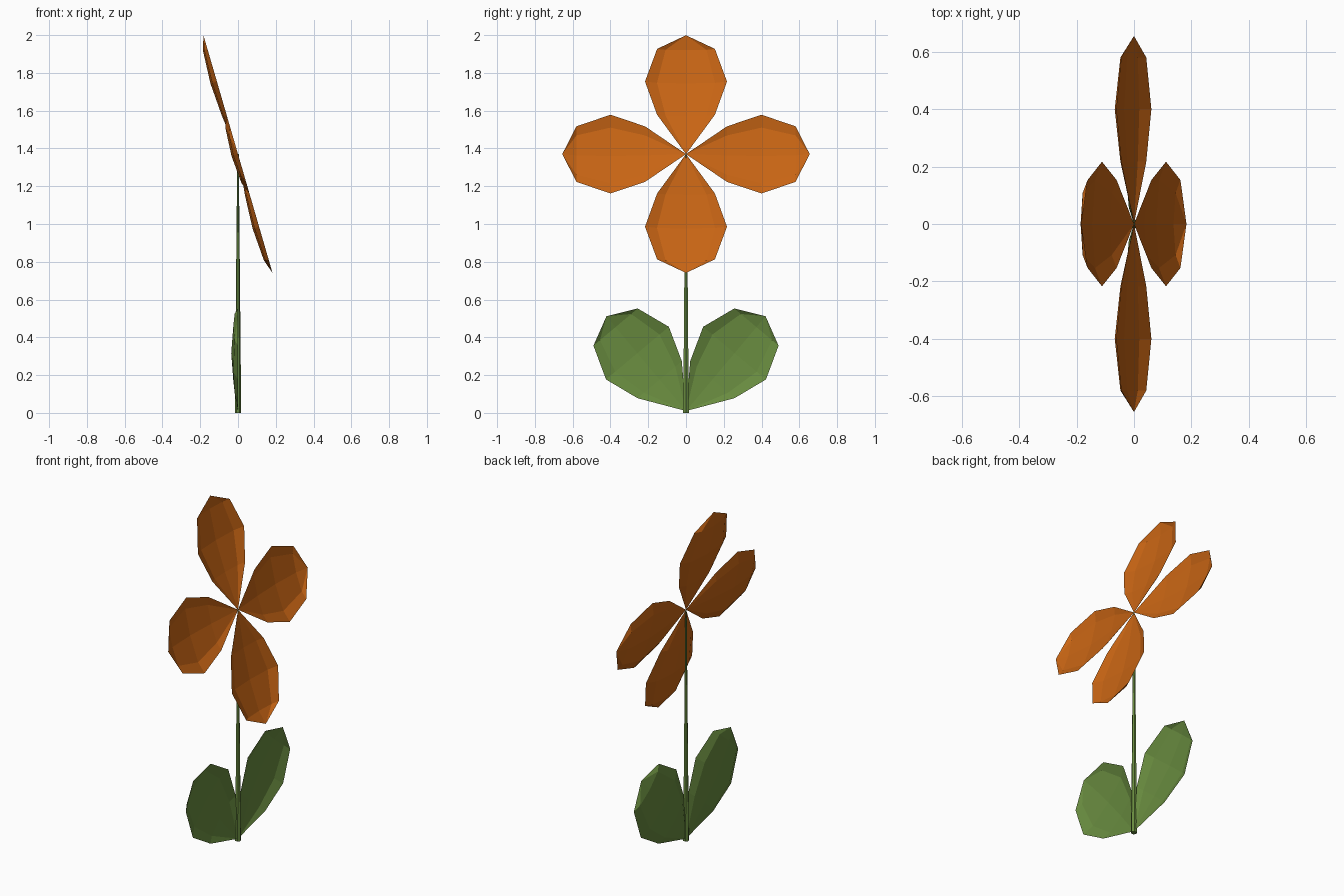
import bpy, bmesh
from math import sin, cos, pi, radians
from mathutils import Matrix

if "Cube" in bpy.data.objects:
    bpy.data.objects.remove(bpy.data.objects["Cube"])


def material(name, color):
    m = bpy.data.materials.new(name)
    m.diffuse_color = color
    m.use_nodes = True
    m.node_tree.nodes["Principled BSDF"].inputs["Base Color"].default_value = m.diffuse_color
    return m


orange = material("petal_orange", (0.58, 0.13, 0.007, 1))
green = material("leaf_green", (0.14, 0.26, 0.05, 1))


def add_object(name, bm, mat):
    mesh = bpy.data.meshes.new(name)
    bm.to_mesh(mesh)
    bm.free()
    mesh.materials.append(mat)
    obj = bpy.data.objects.new(name, mesh)
    bpy.context.collection.objects.link(obj)
    return obj


def blade(name, matrix, mat):
    """Shallow teardrop bowl growing along local +Z, hollow towards +X."""
    bm = bmesh.new()
    base = bm.verts.new((0, 0, 0))
    tip = bm.verts.new((0, 0, 0.655))
    rings = []
    for z, width in ((0.217, 0.153), (0.4, 0.217), (0.58, 0.153)):
        rings.append([bm.verts.new((-width * 0.165 * sin(i * pi / 4),
                                    width * cos(i * pi / 4), z))
                      for i in range(5)])
    for i in range(4):
        bm.faces.new((base, rings[0][i], rings[0][i + 1]))
        for lo, hi in zip(rings, rings[1:]):
            bm.faces.new((lo[i], hi[i], hi[i + 1], lo[i + 1]))
        bm.faces.new((rings[2][i], tip, rings[2][i + 1]))
    bmesh.ops.recalc_face_normals(bm, faces=bm.faces)
    if sum(f.normal.x for f in bm.faces) < 0:
        bmesh.ops.reverse_faces(bm, faces=bm.faces)
    bm.transform(matrix)
    add_object(name, bm, mat)


# Four petals in a plane tilted back about Y
head = Matrix.Translation((0, 0, 1.37)) @ Matrix.Rotation(radians(-16.2), 4, 'Y')
for k in range(4):
    blade(f"petal_{k + 1}", head @ Matrix.Rotation(k * pi / 2, 4, 'X'), orange)

# Two leaves at the foot
for label, angle in (("left", 40), ("right", -40)):
    blade(f"leaf_{label}", Matrix.Translation((0, 0, 0.01))
          @ Matrix.Rotation(radians(angle), 4, 'X'), green)

# Tapered six-sided stem
bm = bmesh.new()
bmesh.ops.create_cone(bm, cap_ends=True, segments=6, radius1=0.017, radius2=0.004,
                      depth=1.37, matrix=Matrix.Translation((0, 0, 0.685))
                      @ Matrix.Rotation(pi / 2, 4, 'Z'))
add_object("stem", bm, green)
